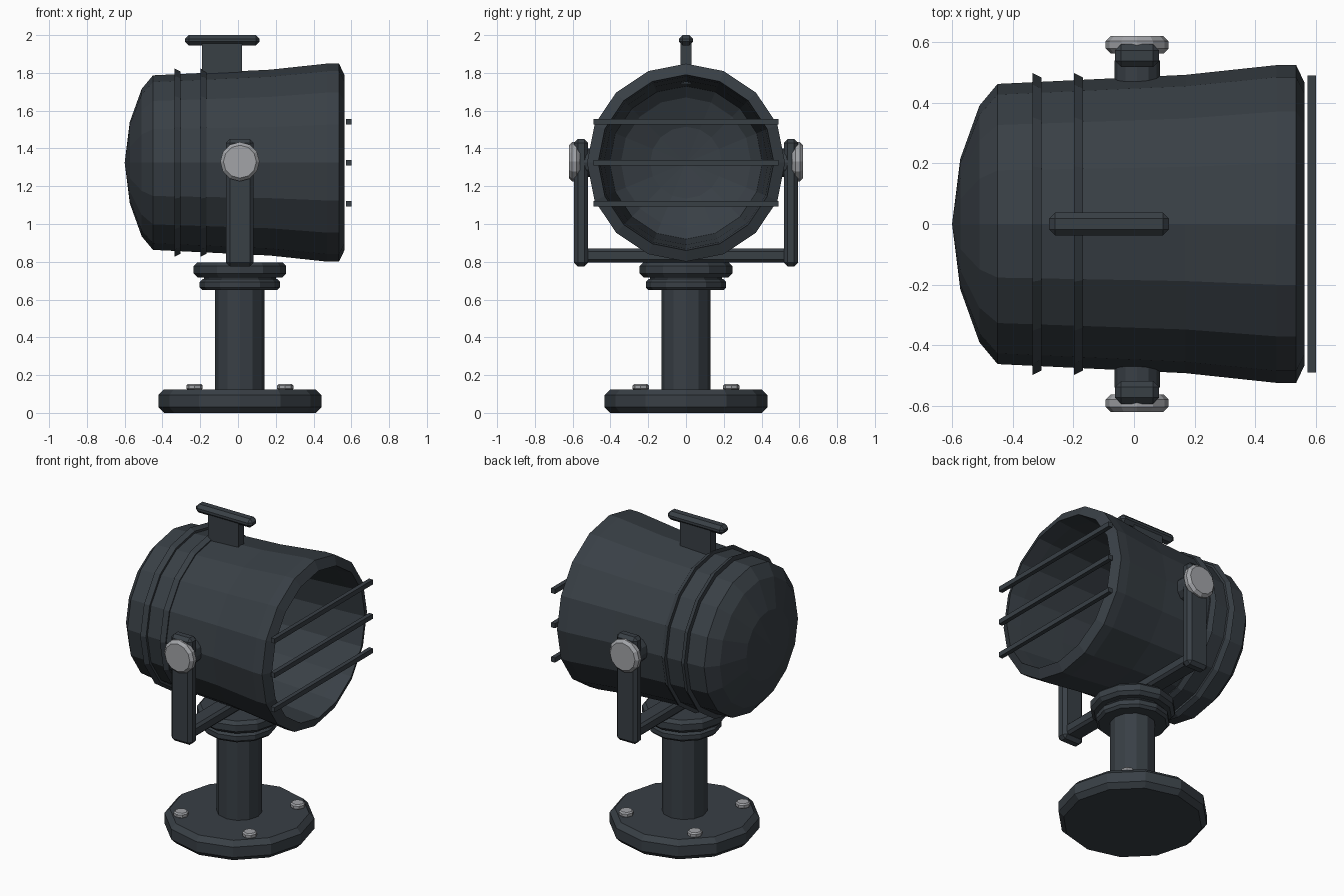
import bpy, bmesh
from math import cos, sin, pi, radians
from mathutils import Matrix, Vector

cube = bpy.data.objects.get("Cube")
if cube:
    bpy.data.objects.remove(cube, do_unlink=True)


def material(name, rgb):
    m = bpy.data.materials.new(name)
    m.use_nodes = True
    m.diffuse_color = (*rgb, 1)
    m.node_tree.nodes["Principled BSDF"].inputs["Base Color"].default_value = (*rgb, 1)
    return m


DARK = material("dark_gunmetal", (0.04, 0.05, 0.06))
STEEL = material("light_steel", (0.36, 0.37, 0.39))
CX = 0.01          # upright axis of the stand
HZ = 1.325         # height of the lamp axis


def finish(name, bm, mat):
    bmesh.ops.recalc_face_normals(bm, faces=bm.faces)
    me = bpy.data.meshes.new(name)
    bm.to_mesh(me)
    bm.free()
    me.materials.append(mat)
    ob = bpy.data.objects.new(name, me)
    bpy.context.collection.objects.link(ob)
    return ob


def lathe(name, profile, sides, mat, origin, axis="Z", closed=False):
    """Revolve (along, radius) points around an axis; radius 0 makes a pole."""
    bm = bmesh.new()
    rings = []
    for t, r in profile:
        n = 1 if r == 0 else sides
        rings.append([bm.verts.new((r * cos(2 * pi * i / sides), r * sin(2 * pi * i / sides), t))
                      for i in range(n)])
    pairs = list(zip(rings, rings[1:]))
    if closed:
        pairs.append((rings[-1], rings[0]))
    for a, b in pairs:
        for i in range(sides):
            j = (i + 1) % sides
            quad = [a[i % len(a)], a[j % len(a)], b[j % len(b)], b[i % len(b)]]
            bm.faces.new(list(dict.fromkeys(quad)))
    if not closed:
        for ring in (rings[0], rings[-1]):
            if len(ring) > 1:
                bm.faces.new(ring)
    turn = {"X": Matrix.Rotation(radians(90), 4, "Y"),
            "Y": Matrix.Rotation(radians(-90), 4, "X"),
            "Z": Matrix.Identity(4)}[axis]
    bm.transform(Matrix.Translation(origin) @ turn)
    return finish(name, bm, mat)


def disc(name, lo, hi, r, bevel, sides, mat, origin, axis="Z"):
    """Cylinder with chamfered rims."""
    return lathe(name, [(lo, r - bevel), (lo + bevel, r), (hi - bevel, r), (hi, r - bevel)],
                 sides, mat, origin, axis)


def box(name, lo, hi, mat, bevel=0):
    bm = bmesh.new()
    lo, hi = Vector(lo), Vector(hi)
    bmesh.ops.create_cube(bm, size=1, matrix=Matrix.Translation((lo + hi) / 2)
                          @ Matrix.Diagonal((*(hi - lo), 1)))
    if bevel:
        bmesh.ops.bevel(bm, geom=bm.edges[:], offset=bevel, segments=1, affect="EDGES")
    return finish(name, bm, mat)


# Stand: base plate, column and two collars
stand = (CX, 0, 0)
disc("base_plate", 0, 0.125, 0.431, 0.03, 12, DARK, stand)
disc("column", 0.1, 0.68, 0.131, 0, 12, DARK, stand)
disc("lower_collar", 0.65, 0.708, 0.213, 0.015, 12, DARK, stand)
disc("collar_neck", 0.69, 0.74, 0.19, 0, 12, DARK, stand)
disc("upper_collar", 0.718, 0.797, 0.245, 0.02, 12, DARK, stand)

# Base bolts
for sx in (-1, 1):
    for sy in (-1, 1):
        disc("base_bolt", 0.12, 0.153, 0.043, 0.008, 8, STEEL, (CX + sx * 0.24, sy * 0.24, 0))

# Yoke: crossbar, arms, pivots and knobs
box("yoke_crossbar", (CX - 0.055, -0.54, 0.797), (CX + 0.055, 0.54, 0.87), DARK, 0.015)
for side, s in (("left", 1), ("right", -1)):
    ys = sorted((s * 0.518, s * 0.593))
    box(side + "_yoke_arm", (CX - 0.073, ys[0], 0.775), (CX + 0.073, ys[1], 1.45), DARK, 0.02)
    ps = sorted((s * 0.44, s * 0.54))
    disc(side + "_pivot", *ps, 0.075, 0, 12, DARK, (CX, 0, HZ), "Y")
    ks = sorted((s * 0.562, s * 0.62))
    disc(side + "_knob", *ks, 0.104, 0.017, 12, STEEL, (CX, 0, HZ + 0.005), "Y")

# Lamp housing: outer shell, rim and hollow inside
lamp = (0, 0, HZ)
lathe("lamp_housing", [
    (-0.6, 0), (-0.573, 0.215), (-0.51, 0.39), (-0.45, 0.462), (0.17, 0.492),
    (0.47, 0.524), (0.535, 0.524), (0.563, 0.465),
    (0.47, 0.455), (0.17, 0.435), (-0.42, 0.405), (-0.47, 0.345), (-0.53, 0.19), (-0.555, 0),
], 16, DARK, lamp, "X")

# Raised bands around the housing
for x in (-0.335, -0.198):
    lathe("housing_band", [(x, 0.44), (x, 0.498), (x + 0.03, 0.483), (x + 0.03, 0.44)],
          16, DARK, lamp, "X", closed=True)

# Guard bars across the opening
for z in (HZ - 0.217, HZ, HZ + 0.217):
    box("guard_bar", (0.573, -0.49, z - 0.015), (0.6, 0.49, z + 0.015), DARK)

# Top handle
box("handle_post", (-0.19, -0.028, 1.74), (0.022, 0.028, 1.96), DARK)
box("handle_grip", (-0.28, -0.038, 1.945), (0.115, 0.038, 2.0), DARK, 0.02)
